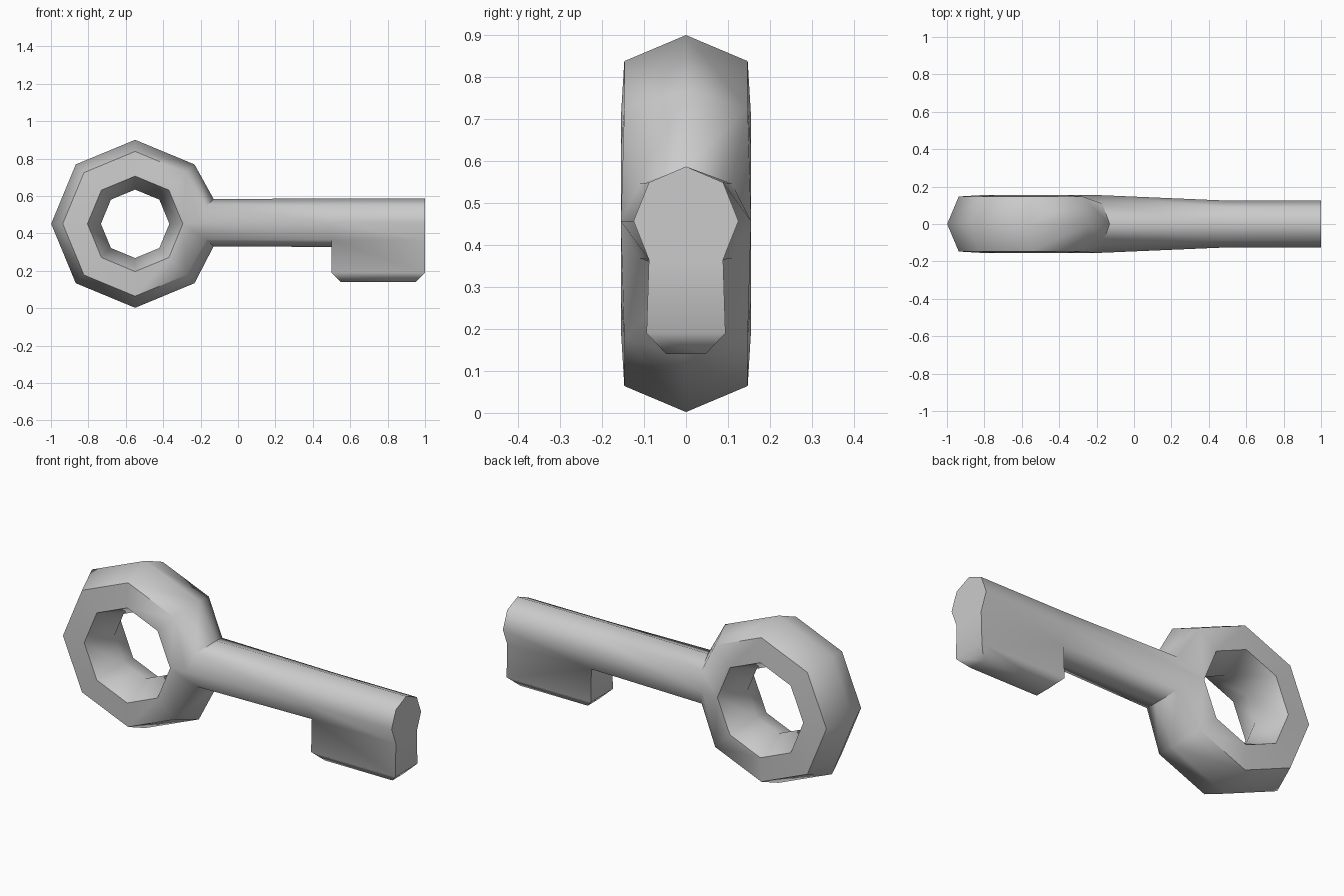
import bpy, bmesh
from math import sin, cos, pi

if "Cube" in bpy.data.objects:
    bpy.data.objects.remove(bpy.data.objects["Cube"])

bm = bmesh.new()
CX, CZ = -0.55, 0.451
N = 8

# Ring bow: hexagonal section (radius, y) swept round an octagon
section = [(0.449, 0), (0.387, -0.147), (0.255, -0.155),
           (0.183, 0), (0.255, 0.155), (0.387, 0.147)]
ring = []
for i in range(N):
    a = i * pi / 4
    ring.append([None if i == 0 and j in (0, 1, 5) else
                 bm.verts.new((CX + r * cos(a), y, CZ + r * sin(a)))
                 for j, (r, y) in enumerate(section)])
for i in range(N):
    for j in range(6):
        k, l = (i + 1) % N, (j + 1) % 6
        quad = [ring[i][j], ring[k][j], ring[k][l], ring[i][l]]
        if None not in quad:
            bm.faces.new(quad)

# Small face pieces where the ring flows into the shaft
for c in (1, 7):
    for outer, inner in ((1, 2), (5, 4)):
        bm.faces.new((ring[c][outer], ring[c][inner], ring[0][inner]))


def shaft_loop(xs, width, height):
    """Octagonal loop, top vertex first; xs gives x for top, diagonal, side."""
    loop = []
    for k in range(N):
        a = k * pi / 4
        x = xs[(0, 1, 2, 1)[k % 4]]
        loop.append(bm.verts.new((x, -width * sin(a), 0.457 + height * cos(a))))
    return loop


# Shaft: opening in the ring, neck, start of bit, tip
opening = [ring[1][0], ring[1][1], ring[0][2], ring[7][1],
           ring[7][0], ring[7][5], ring[0][4], ring[1][5]]
neck = shaft_loop((-0.13, -0.17, -0.2), 0.155, 0.126)
mid = shaft_loop((0.5,) * 3, 0.125, 0.13)
tip = shaft_loop((1.0,) * 3, 0.125, 0.13)
bm.verts.remove(tip.pop(4))
tip.insert(4, None)
for a, b in ((opening, neck), (neck, mid), (mid, tip)):
    for k in range(N):
        quad = [a[k], a[(k + 1) % N], b[(k + 1) % N], b[k]]
        if None not in quad:
            bm.faces.new(quad)

# Bit: box hanging from the lower shaft, with a chamfered bottom
def rect(x0, x1, y, z):
    return [bm.verts.new(p) for p in
            ((x0, -y, z), (x1, -y, z), (x1, y, z), (x0, y, z))]


low = rect(0.5, 1.0, 0.094, 0.19)
base = rect(0.55, 0.95, 0.047, 0.14)
bm.faces.new((mid[3], tip[3], low[1], low[0]))
bm.faces.new((mid[5], tip[5], low[2], low[3]))
bm.faces.new((mid[3], mid[4], mid[5], low[3], low[0]))
bm.faces.new(tip[:4] + [low[1], low[2]] + tip[5:])
for k in range(4):
    n = (k + 1) % 4
    bm.faces.new((low[k], low[n], base[n], base[k]))
bm.faces.new(base)

bmesh.ops.recalc_face_normals(bm, faces=bm.faces)
mesh = bpy.data.meshes.new("key")
bm.to_mesh(mesh)
bm.free()
key = bpy.data.objects.new("key", mesh)
bpy.context.collection.objects.link(key)
bpy.context.view_layer.objects.active = key
key.select_set(True)
bpy.ops.object.shade_smooth_by_angle(angle=52 * pi / 180)
